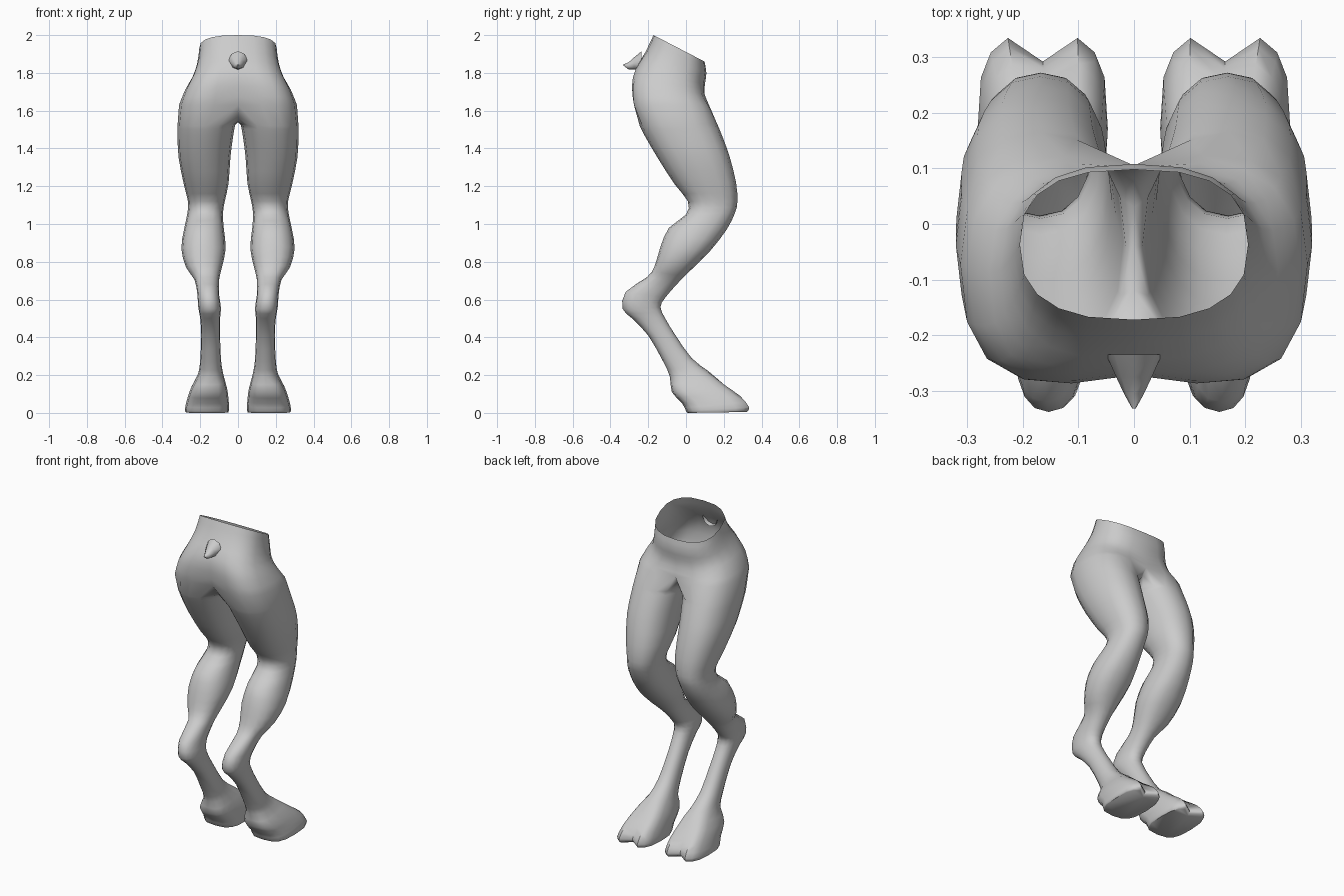
import bpy, bmesh, math

if "Cube" in bpy.data.objects:
    bpy.data.objects.remove(bpy.data.objects["Cube"])


def power(v, e):
    return math.copysign(abs(v) ** e, v)


# Leg sections, hip to sole: back y, back z, front y, front z, inner x, outer x
LEG = [
    (-.245, 1.52, .165, 1.53, .015, .320), (-.22, 1.47, .19, 1.47, .025, .320),
    (-.15, 1.35, .23, 1.36, .040, .315), (-.06, 1.21, .265, 1.22, .050, .288),
    (.010, 1.12, .272, 1.12, .070, .265), (.00, 1.05, .26, 1.06, .080, .268),
    (-.09, .98, .215, .97, .075, .285), (-.135, .88, .13, .86, .065, .300),
    (-.165, .78, .03, .76, .085, .275), (-.205, .72, -.04, .69, .100, .230),
    (-.32, .64, -.11, .61, .100, .215), (-.335, .55, -.135, .56, .090, .210),
    (-.285, .50, -.11, .50, .095, .200), (-.20, .41, -.055, .41, .095, .195),
    (-.12, .27, .03, .29, .090, .200), (-.085, .19, .12, .22, .078, .212),
    (-.075, .11, .21, .15, .058, .250), (-.02, .05, .295, .09, .050, .270),
    (.00, .01, .343, .03, .047, .281), (.01, .0, .33, .005, .052, .276),
]
# Pelvis half sections, waist down: back y, z, front y, z, outer x, buttock, thigh bulge
PELVIS = [
    (-.172, 2.0, .098, 1.86, .205, 0, 0), (-.215, 1.91, .108, 1.80, .215, 0, 0),
    (-.265, 1.82, .100, 1.74, .240, .015, 0), (-.27, 1.73, .098, 1.69, .280, .04, .01),
    (-.25, 1.63, .105, 1.63, .312, .055, .04),
]
# Crotch line on the centre plane, front to back
CROTCH = [(.08, 1.59), (.03, 1.555), (-.04, 1.54), (-.12, 1.54), (-.20, 1.565)]


def smooth_rows(rows):
    """Insert one curve-interpolated row between each pair."""
    out = []
    for i in range(len(rows) - 1):
        p, a, b = rows[max(i - 1, 0)], rows[i], rows[i + 1]
        q = rows[min(i + 2, len(rows) - 1)]
        out.append(a)
        out.append([(9 * (s + t) - r - u) / 16 for r, s, t, u in zip(p, a, b, q)])
    return out + [rows[-1]]


def pelvis_ring(bm, yb, zb, yf, zf, xo, butt, thigh):
    ring = []
    for i in range(11):
        t = math.pi * (i / 10 - .5)
        s = power(math.sin(t), .78)
        bump = math.sin(math.pi * (i % 5) / 5) * (-butt if i < 5 else thigh)
        x = 0 if i in (0, 10) else xo * math.cos(t) ** .78
        ring.append(bm.verts.new((x, (yb + yf) / 2 + s * (yf - yb) / 2 + bump,
                                  (zb + zf) / 2 + s * (zf - zb) / 2)))
    return ring


def leg_ring(bm, yb, zb, yf, zf, xi, xo):
    e = .65 if zb < .15 else .88
    notch = max(0, .16 - zb) * .34
    ring = []
    for i in range(16):
        t = (i - 5) * math.pi / 8
        c, s = power(math.cos(t), e), power(math.sin(t), e)
        y = (yb + yf) / 2 + s * (yf - yb) / 2 - (notch if i == 9 else 0)
        ring.append(bm.verts.new(((xi + xo) / 2 + c * (xo - xi) / 2, y,
                                  max(0, (zb + zf) / 2 + s * (zf - zb) / 2))))
    return ring


def bridge(bm, a, b, closed):
    n = len(a)
    for i in range(n if closed else n - 1):
        j = (i + 1) % n
        bm.faces.new((a[i], b[i], b[j], a[j]))


def finish(bm, name):
    mesh = bpy.data.meshes.new(name)
    bm.to_mesh(mesh)
    bm.free()
    ob = bpy.data.objects.new(name, mesh)
    bpy.context.collection.objects.link(ob)
    bpy.ops.object.select_all(action='DESELECT')
    ob.select_set(True)
    bpy.context.view_layer.objects.active = ob
    bpy.ops.object.shade_smooth_by_angle(angle=math.radians(55))
    return ob


# Hips and hoofed leg, one half, mirrored
bm = bmesh.new()
hips = [pelvis_ring(bm, *r) for r in smooth_rows(PELVIS)]
for a, b in zip(hips, hips[1:]):
    bridge(bm, a, b, False)
rings = [hips[-1] + [bm.verts.new((0, y, z)) for y, z in CROTCH]]
rings += [leg_ring(bm, *r) for r in smooth_rows(LEG)]
for a, b in zip(rings, rings[1:]):
    bridge(bm, a, b, True)
bm.faces.new(rings[-1][::-1])
legs = finish(bm, "hips_and_legs")
mirror = legs.modifiers.new("mirror", 'MIRROR')
mirror.use_clip = True

# Short upturned tail
bm = bmesh.new()
tail = []
for y, z, r in [(-.235, 1.865, .05), (-.275, 1.85, .032), (-.305, 1.837, .018), (-.332, 1.842, .003)]:
    tail.append([bm.verts.new((r * math.cos(k * math.pi / 4), y, z + r * math.sin(k * math.pi / 4)))
                 for k in range(8)])
for a, b in zip(tail, tail[1:]):
    bridge(bm, a, b, True)
bm.faces.new(tail[-1])
bmesh.ops.recalc_face_normals(bm, faces=bm.faces)
finish(bm, "tail")
